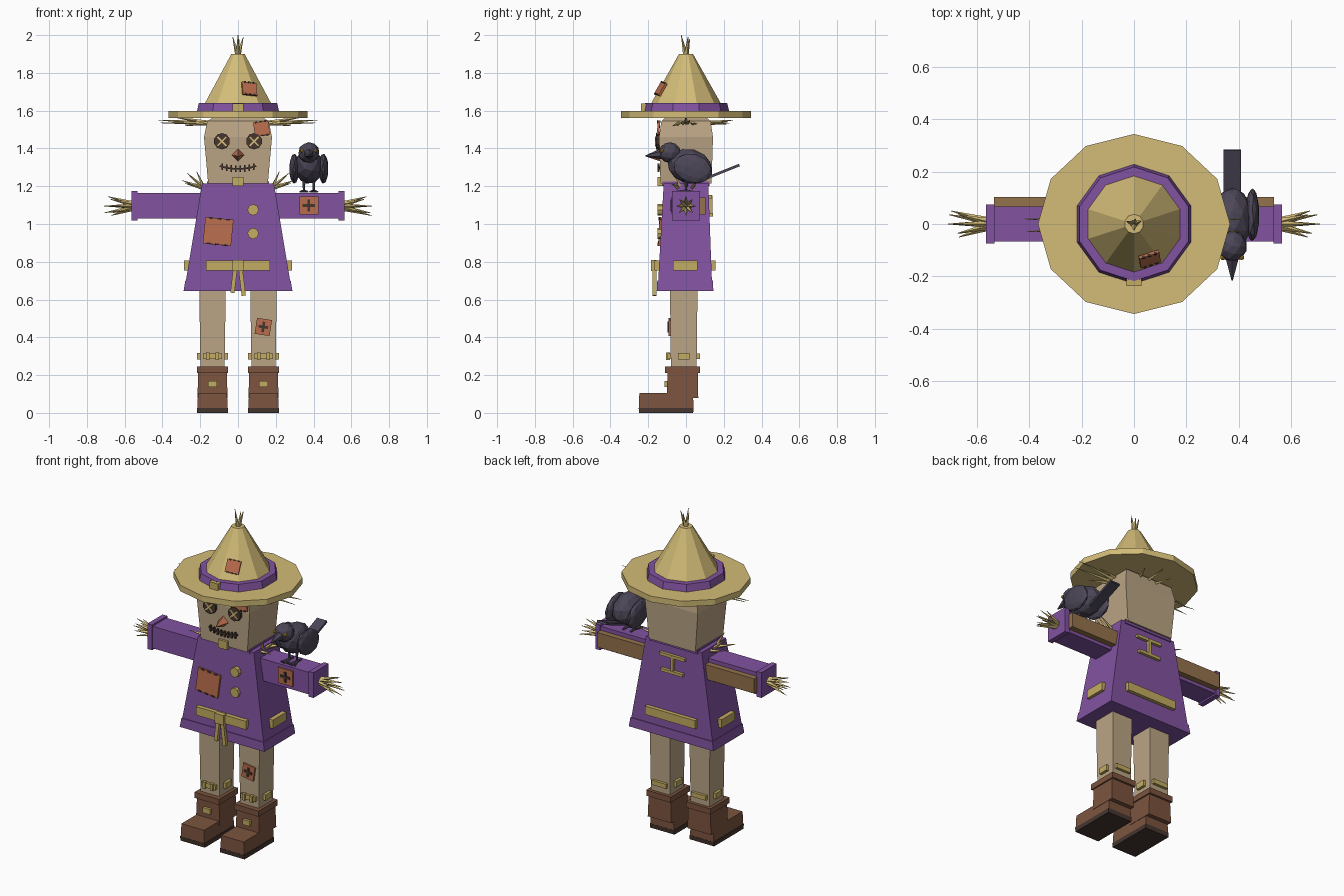
import bpy, bmesh, math, random
from mathutils import Vector, Matrix, Euler

random.seed(4)
if "Cube" in bpy.data.objects:
    bpy.data.objects.remove(bpy.data.objects["Cube"])


def material(name, code):
    rgb = [int(code[i:i + 2], 16) / 255 for i in (0, 2, 4)]
    col = [((c + 0.055) / 1.055) ** 2.4 for c in rgb] + [1]
    m = bpy.data.materials.new(name)
    m.use_nodes = True
    m.diffuse_color = col
    m.node_tree.nodes["Principled BSDF"].inputs["Base Color"].default_value = col
    return m


PURPLE = material("purple cloth", "8152A0")
BURLAP = material("burlap", "BBA585")
STRAW = material("straw", "D3BC78")
TRIM = material("straw trim", "C4AC62")
WOOD = material("wood", "94734C")
LEATHER = material("boot leather", "7C543F")
DARK = material("dark thread", "46362F")
PATCH = material("rust patch", "B86C4D")
CROW = material("crow feathers", "4C4657")
YELLOW = material("crow eye", "D0A830")


def finish(name, bm, mat):
    bmesh.ops.recalc_face_normals(bm, faces=bm.faces)
    me = bpy.data.meshes.new(name)
    bm.to_mesh(me)
    bm.free()
    me.materials.append(mat)
    ob = bpy.data.objects.new(name, me)
    bpy.context.collection.objects.link(ob)
    return ob


def loft(name, rings, mat, n=4, x=0.0):
    """Stacked rings of (z, half width, half depth, centre y); n=4 gives a box."""
    bm = bmesh.new()
    k, start = (math.sqrt(2), math.pi / 4) if n == 4 else (1, math.pi / 2)
    loops = []
    for z, rx, ry, cy in rings:
        angles = [start + math.tau * i / n for i in range(n)]
        loops.append([bm.verts.new((x + k * rx * math.cos(a), cy + k * ry * math.sin(a), z)) for a in angles])
    for lo, hi in zip(loops, loops[1:]):
        for i in range(n):
            j = (i + 1) % n
            bm.faces.new((lo[i], lo[j], hi[j], hi[i]))
    bm.faces.new(loops[0])
    bm.faces.new(loops[-1])
    return finish(name, bm, mat)


def boxes(name, items, mat):
    """Several boxes (centre, size, rotation) as one object."""
    bm = bmesh.new()
    for c, s, r in items:
        m = Matrix.Translation(c) @ Euler(r).to_matrix().to_4x4() @ Matrix.Diagonal((*s, 1))
        bmesh.ops.create_cube(bm, size=1, matrix=m)
    return finish(name, bm, mat)


def box(name, c, s, mat, r=(0, 0, 0)):
    return boxes(name, [(c, s, r)], mat)


def spikes(name, pairs, rad, mat, sides=4, tip=0.1):
    """Tapered stalks from a to b."""
    bm = bmesh.new()
    for a, b in pairs:
        a, b = Vector(a), Vector(b)
        d = b - a
        m = Matrix.Translation((a + b) / 2) @ d.to_track_quat('Z', 'Y').to_matrix().to_4x4()
        bmesh.ops.create_cone(bm, cap_ends=True, segments=sides, radius1=rad, radius2=rad * tip,
                              depth=d.length, matrix=m)
    return finish(name, bm, mat)


def ball(name, c, r, mat, rot=(0, 0, 0), sub=2):
    bm = bmesh.new()
    m = Matrix.Translation(c) @ Euler(rot).to_matrix().to_4x4() @ Matrix.Diagonal((*r, 1))
    bmesh.ops.create_icosphere(bm, subdivisions=sub, radius=1, matrix=m)
    return finish(name, bm, mat)


def patch(name, c, w, h, r, cross=False):
    """Thin cloth patch, with a stitched cross or a row of stitches on its top edge."""
    box(name, c, (w, 0.012, h), PATCH, r)
    m = Matrix.Translation(c) @ Euler(r).to_matrix().to_4x4()
    if cross:
        marks = [((0, -.008, 0), (w * .65, .008, .014)), ((0, -.008, 0), (.014, .008, h * .65))]
    else:
        marks = [((w * t, -.005, s * h * .48), (w * .14, .01, .008)) for t in (-.3, 0, .3) for s in (-1, 1)]
    boxes(name + "_stitches", [(m @ Vector(p), s, r) for p, s in marks], DARK)


# Coat, collar and neck tie
loft("coat", [(.645, .285, .145, -.005), (.70, .276, .142, -.005), (1.215, .19, .118, 0)], PURPLE)
loft("coat_hem", [(.645, .288, .150, -.005), (.70, .279, .147, -.005)], PURPLE)
loft("collar", [(1.20, .165, .125, 0), (1.225, .165, .125, 0)], PURPLE)
box("neck_tie", (0, -.135, 1.225), (.06, .03, .05), TRIM)
spikes("coat_buttons", [((.08, -.12, z), (.08, -.15, z)) for z in (1.075, .95)], .03, TRIM, 8, 1)
patch("coat_patch", (-.105, -.138, .96), .15, .14, (-.05, .1, 0))
boxes("back_stitches", [((0, .128, 1.145), (.17, .02, .018), (0, 0, 0)),
                        ((0, .132, 1.05), (.15, .02, .018), (0, 0, 0)),
                        ((0, .130, 1.10), (.018, .018, .1), (0, 0, 0))], TRIM)

# Rope belt in four pieces, with knot and hanging ends
belt = [((0, s * .147 - .005, .78), (.34, .03, .052), (0, 0, 0)) for s in (-1, 1)]
belt += [((s * .27, -.003, .78), (.03, .13, .052), (0, 0, 0)) for s in (-1, 1)]
boxes("belt", belt, TRIM)
boxes("belt_knot", [((0, -.17, .78), (.06, .03, .06), (0, 0, 0)),
                    ((-.022, -.167, .70), (.022, .02, .13), (0, .12, 0)),
                    ((.022, -.167, .69), (.022, .02, .14), (0, -.12, 0))], TRIM)

# Pole behind the arms
box("arm_pole", (0, .08, 1.095), (1.07, .045, .09), WOOD)

for side, s in (("left", 1), ("right", -1)):
    # Sleeve, cuff, straw hand and shoulder tuft
    box(side + "_sleeve", (s * .35, 0, 1.097), (.38, .135, .135), PURPLE)
    box(side + "_cuff", (s * .549, 0, 1.097), (.032, .148, .155), PURPLE)
    hand = [((s * .555, 0, 1.095), (s * .71, 0, 1.095))]
    for i in range(8):
        a = math.tau * i / 8
        reach = random.uniform(.66, .71)
        hand.append(((s * .555, .012 * math.cos(a), 1.095 + .012 * math.sin(a)),
                     (s * reach, .05 * math.cos(a), 1.095 + .05 * math.sin(a))))
    spikes(side + "_straw_hand", hand, .014, STRAW)
    spikes(side + "_shoulder_straw", [((s * .18, y, 1.19), (s * x, y * 2, z)) for x, y, z in
           ((.22, -.03, 1.28), (.27, 0, 1.27), (.295, .03, 1.23), (.28, -.04, 1.215))], .012, STRAW)
    # Hair under the brim
    spikes(side + "_hair_straw", [((s * .15, y / 2, 1.535), (s * x, y, z)) for x, y, z in
           ((.42, .02, 1.55), (.41, -.03, 1.535), (.36, 0, 1.57), (.28, -.07, 1.52), (.3, .06, 1.53))],
           .012, STRAW)
    # Leg with ankle rope
    cx = s * .135
    loft(side + "_leg", [(.23, .064, .068, -.012), (.66, .07, .073, -.012)], BURLAP, x=cx)
    rope = [((cx, -.012 + t * .075, .30), (.10, .02, .028), (0, 0, 0)) for t in (-1, 1)]
    rope += [((cx + t * .072, -.012, .30), (.02, .06, .036), (0, 0, 0)) for t in (-1, 1)]
    rope += [((cx + t * .026, -.095, .30), (.018, .02, .04), (0, 0, 0)) for t in (-1, 1)]
    boxes(side + "_ankle_rope", rope, TRIM)
    # Boot
    loft(side + "_boot_shaft", [(.08, .08, .083, -.018), (.225, .075, .08, -.018)], LEATHER, x=cx)
    loft(side + "_boot_cuff", [(.21, .083, .093, -.018), (.245, .083, .093, -.018)], LEATHER, x=cx)
    loft(side + "_boot_foot", [(.025, .08, .145, -.105), (.105, .077, .142, -.105)], LEATHER, x=cx)
    loft(side + "_boot_sole", [(0, .083, .143, -.105), (.027, .083, .146, -.105)], DARK, x=cx)
    box(side + "_boot_buckle", (cx, -.105, .152), (.05, .02, .032), TRIM)
    # Button eye with crossed thread
    ex = s * .085
    spikes(side + "_eye", [((ex, -.125, 1.438), (ex, -.158, 1.438))], .043, DARK, 10, 1)
    boxes(side + "_eye_thread", [((ex, -.160, 1.438), (.066, .008, .009), (0, t * math.pi / 4, 0))
                                 for t in (-1, 1)], STRAW)

patch("sleeve_patch", (.375, -.07, 1.098), .1, .095, (0, 0, 0), True)
patch("leg_patch", (.134, -.087, .455), .08, .085, (0, .15, 0), True)

# Head and face
loft("head", [(1.215, .158, .135, 0), (1.46, .18, .143, 0), (1.545, .163, .13, 0), (1.57, .12, .1, 0)], BURLAP)
spikes("nose", [((0, -.135, 1.365), (0, -.21, 1.36))], .035, PATCH, 4)
mouth = []
for i in range(8):
    x = -.084 + .024 * i
    z = 1.292 + 1.6 * x * x
    mouth += [((x, -.143, z), (.026, .01, .009), (0, -3 * x, 0)), ((x, -.145, z), (.008, .012, .036), (0, 0, 0))]
boxes("stitched_mouth", mouth, DARK)
patch("forehead_patch", (.125, -.146, 1.505), .08, .075, (-.1, -.15, 0))
spikes("back_hair_straw", [((x, .1, 1.535), (x * 2, y, z)) for x, y, z in
       ((-.04, .23, 1.53), (0, .25, 1.55), (.05, .22, 1.54))], .012, STRAW)

# Hat
loft("hat_brim", [(1.562, .367, .344, 0), (1.598, .367, .344, 0)], STRAW, 12)
loft("hat_crown", [(1.59, .212, .212, 0), (1.90, .037, .037, 0)], STRAW, 10)
loft("hat_band", [(1.598, .228, .228, 0), (1.64, .218, .218, 0)], PURPLE, 10)
box("hat_buckle", (0, -.222, 1.618), (.058, .03, .042), TRIM)
patch("hat_patch", (.06, -.134, 1.715), .08, .075, (-.52, .1, .314))
spikes("hat_tuft", [((0, 0, 1.88), p) for p in
       ((-.028, .01, 1.99), (.028, .012, 1.99), (0, -.025, 2.0), (.005, .02, 1.98))], .014, STRAW)

# Crow perched on the left arm
bx = .375
ball("crow_body", (bx, .02, 1.305), (.078, .122, .092), CROW, (-.25, 0, 0))
ball("crow_head", (bx, -.085, 1.378), (.057, .06, .055), CROW)
spikes("crow_beak", [((bx, -.125, 1.372), (bx, -.215, 1.36))], .03, CROW, 6)
box("crow_tail", (bx, .19, 1.275), (.066, .2, .014), CROW, (.38, 0, 0))
for side, s in (("left", 1), ("right", -1)):
    ball("crow_" + side + "_wing", (bx + s * .077, .035, 1.293), (.027, .105, .078), CROW, (-.3, 0, 0))
    ball("crow_" + side + "_eye", (bx + s * .036, -.128, 1.388), (.011, .011, .011), YELLOW, sub=1)
    fx = bx + s * .026
    spikes("crow_" + side + "_leg", [((fx, 0, 1.24), (fx, 0, 1.17))] +
           [((fx, 0, 1.174), (fx + t, y, 1.17)) for t, y in ((-.02, -.05), (0, -.055), (.02, -.05), (0, .04))],
           .009, CROW, 5, .6)
